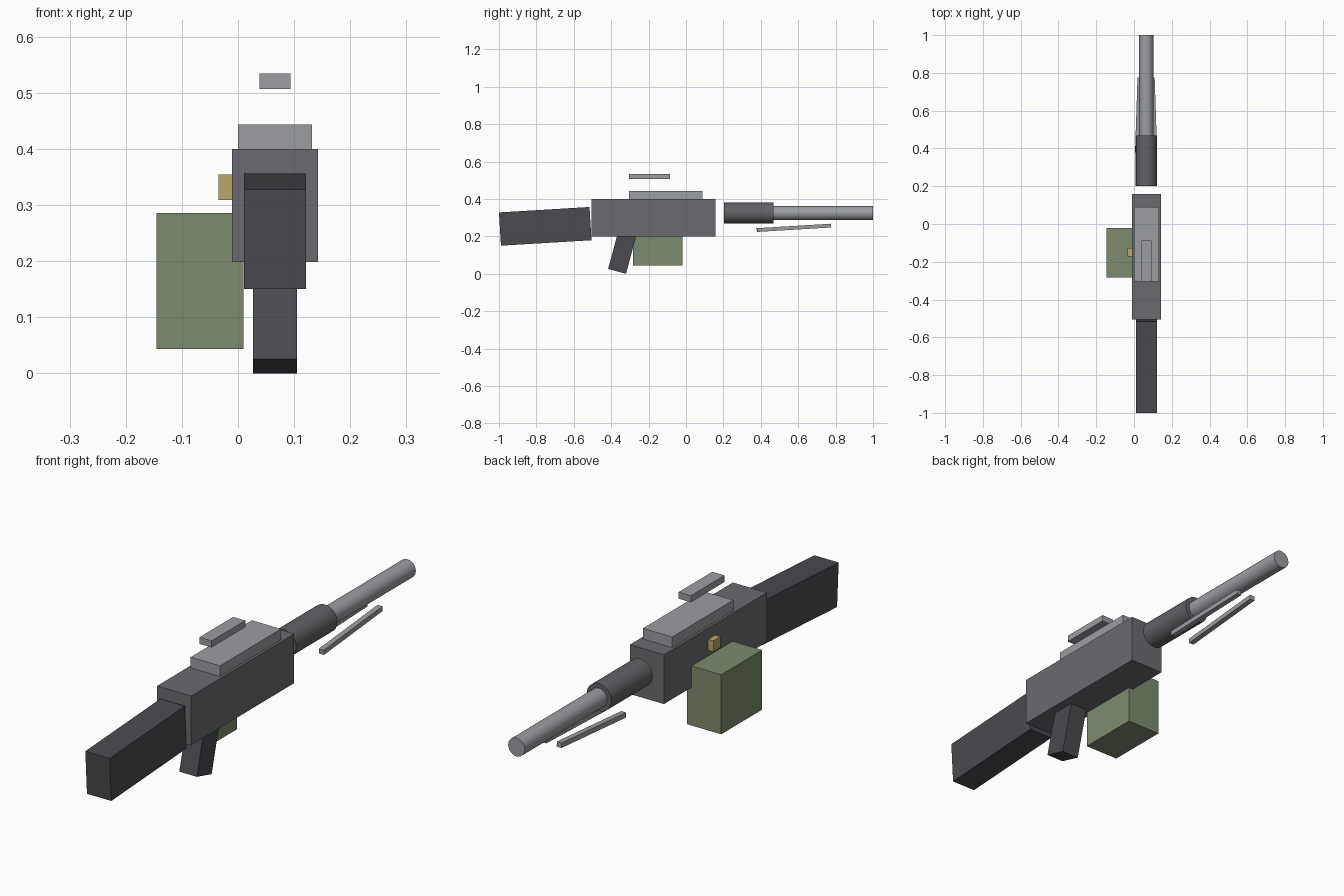
import bpy
from math import radians
from mathutils import Vector

if "Cube" in bpy.data.objects:
    bpy.data.objects.remove(bpy.data.objects["Cube"])

AX = 0.066  # x of the weapon's long axis


def material(name, rgb):
    m = bpy.data.materials.new(name)
    m.diffuse_color = (*rgb, 1)
    m.use_nodes = True
    m.node_tree.nodes["Principled BSDF"].inputs["Base Color"].default_value = m.diffuse_color
    return m


GUNMETAL = material("gunmetal", (0.145, 0.147, 0.162))
DARK = material("dark_polymer", (0.07, 0.069, 0.08))
SHROUD = material("shroud_metal", (0.12, 0.122, 0.132))
STEEL = material("steel", (0.33, 0.34, 0.36))
OLIVE = material("olive", (0.20, 0.26, 0.155))
BRASS = material("brass", (0.50, 0.38, 0.145))


def box(name, center, size, mat, rot=(0, 0, 0)):
    bpy.ops.mesh.primitive_cube_add(size=1, location=center, rotation=rot)
    ob = bpy.context.object
    ob.name = name
    for v in ob.data.vertices:
        v.co *= Vector(size)
    ob.data.materials.append(mat)
    return ob


def tube(name, y0, y1, z, radius, mat):
    bpy.ops.mesh.primitive_cylinder_add(
        vertices=24, radius=radius, depth=y1 - y0,
        location=(AX - 0.001, (y0 + y1) / 2, z), rotation=(radians(90), 0, 0))
    ob = bpy.context.object
    ob.name = name
    ob.data.materials.append(mat)
    bpy.ops.object.shade_smooth_by_angle()
    return ob


# Main body
box("receiver", (AX, -0.174, 0.299), (0.154, 0.664, 0.201), GUNMETAL)
box("feed_cover", (AX, -0.108, 0.421), (0.132, 0.394, 0.044), STEEL)
box("carry_handle", (AX, -0.195, 0.5205), (0.055, 0.217, 0.027), STEEL)

# Stock and grip, both tilted
box("stock", (AX, -0.7526, 0.2535), (0.110, 0.485, 0.178), DARK, (0.06, 0, 0))
box("pistol_grip", (AX, -0.340, 0.119), (0.079, 0.099, 0.22), DARK,
    (radians(-15), 0, 0))

# Barrel assembly
tube("barrel_shroud", 0.202, 0.468, 0.324, 0.056, SHROUD)
tube("barrel", 0.46, 1.0, 0.324, 0.0375, STEEL)

# Ammunition box and feeding round on the left
box("ammo_box", (-0.0675, -0.152, 0.1645), (0.155, 0.264, 0.243), OLIVE)
box("belt_round", (-0.0125, -0.150, 0.3315), (0.045, 0.045, 0.045), BRASS)

# Folded bipod legs, converging towards the muzzle
for side, label in ((-1, "left"), (1, "right")):
    box("bipod_leg_" + label, (AX - 0.002 + side * 0.041, 0.577, 0.2455),
        (0.022, 0.398, 0.02), STEEL, (0.06, 0, side * 0.033))
